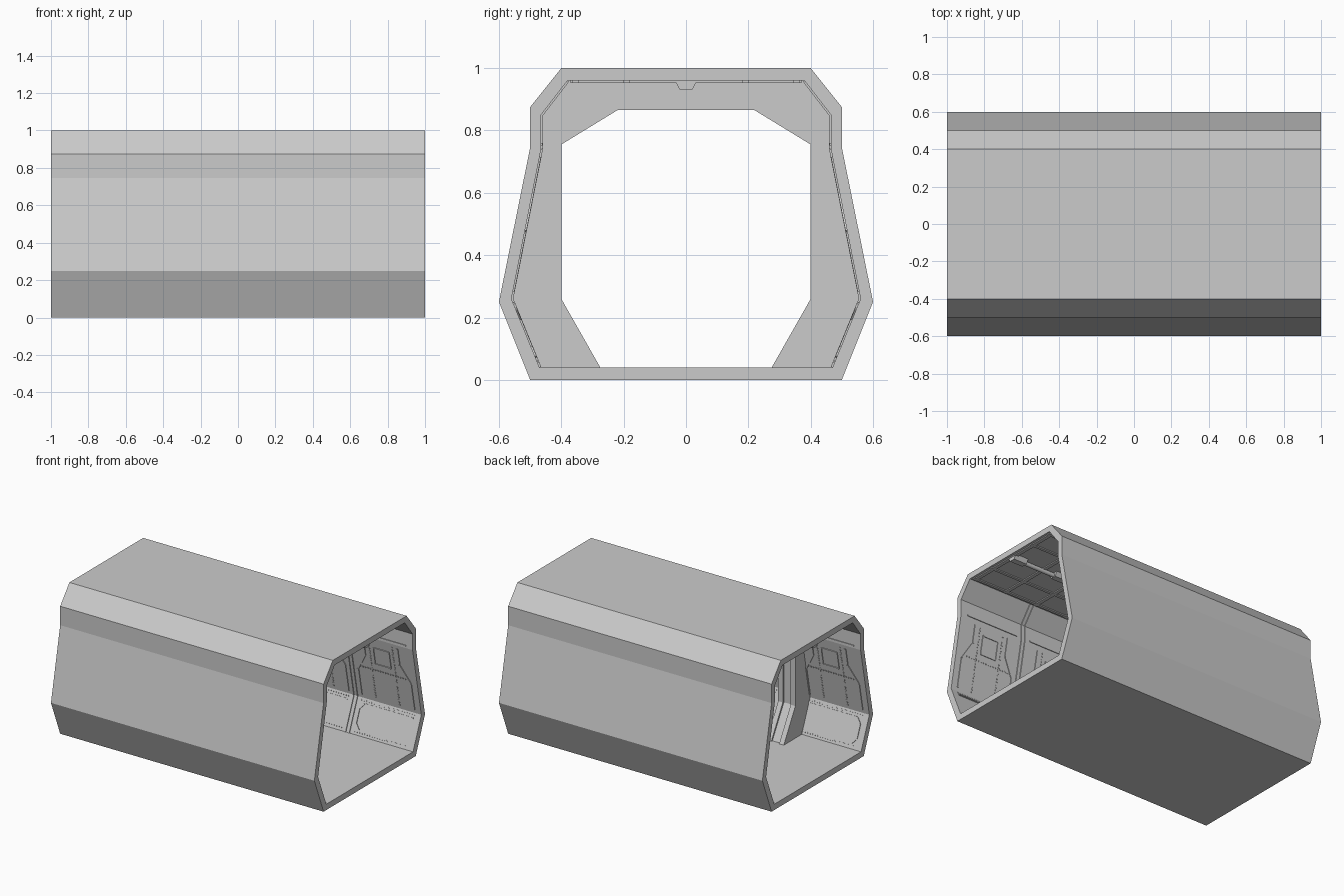
import bpy, bmesh, math
from mathutils import Vector, Matrix

if "Cube" in bpy.data.objects:
    bpy.data.objects.remove(bpy.data.objects["Cube"])

grey = bpy.data.materials.new("hull grey")
grey.diffuse_color = (0.6, 0.6, 0.6, 1)
grey.use_nodes = True
grey.node_tree.nodes["Principled BSDF"].inputs["Base Color"].default_value = grey.diffuse_color

# Half cross-sections as (y, z), floor to ceiling
OUTER = [(.5, 0), (.6, .25), (.5, .745), (.5, .875), (.4, 1)]
INNER = [(.47, .04), (.56, .26), (.465, .74), (.465, .85), (.38, .96)]
HOLE = [(.275, .04), (.4, .26), (.4, .755), (.31, .81), (.22, .865)]
GROOVE = [(.287, .04), (.412, .257), (.412, .762), (.315, .822), (.224, .877)]


def full(half):
    return half + [(-y, z) for y, z in reversed(half)]


def finish(bm, name):
    bmesh.ops.recalc_face_normals(bm, faces=bm.faces)
    me = bpy.data.meshes.new(name)
    bm.to_mesh(me)
    bm.free()
    me.materials.append(grey)
    ob = bpy.data.objects.new(name, me)
    bpy.context.collection.objects.link(ob)
    return ob


def ring(bm, outer, inner, x0, x1, closed=True):
    """Extrude the band between two matching sections along x."""
    loops = [[bm.verts.new((x, y, z)) for y, z in full(s)]
             for s in (outer, inner) for x in (x0, x1)]
    o0, o1, i0, i1 = loops
    n = len(o0)
    for k in range(n if closed else n - 1):
        j = (k + 1) % n
        for a, b in ((o0, o1), (o1, i1), (i1, i0), (i0, o0)):
            bm.faces.new((a[k], a[j], b[j], b[k]))


def box(bm, centre, ax, ay, az):
    """Box from a centre and three full-length axis vectors."""
    m = Matrix((ax, ay, az)).transposed().to_4x4()
    bmesh.ops.create_cube(bm, size=1, matrix=Matrix.Translation(centre) @ m)


def strip(bm, seg, p, q, w=.012, h=.005):
    """Raised strip on both walls; p and q are (x, fraction up the wall facet)."""
    a, b = INNER[seg], INNER[seg + 1]
    for s in (1, -1):
        def at(x, t):
            return Vector((x, s * (a[0] + (b[0] - a[0]) * t), a[1] + (b[1] - a[1]) * t))
        up = (at(0, 1) - at(0, 0)).normalized()
        n = Vector((1, 0, 0)).cross(up) * s
        if n.y * s > 0:
            n = -n
        start, end = at(*p), at(*q)
        d = end - start
        box(bm, (start + end) / 2 + n * h * .3, d, d.normalized().cross(n) * w, n * h * 1.4)


def path(bm, seg, pts, **kw):
    for p, q in zip(pts, pts[1:]):
        strip(bm, seg, p, q, **kw)


def bolts(bm, seg, p, q, count):
    for i in range(count):
        t = i / (count - 1)
        x, v = p[0] + (q[0] - p[0]) * t, p[1] + (q[1] - p[1]) * t
        strip(bm, seg, (x - .004, v), (x + .004, v), w=.008, h=.003)


# Hollow corridor shell
bm = bmesh.new()
ring(bm, OUTER, INNER, -1, 1)
finish(bm, "corridor_shell")

# Bulkhead frame with a groove around its opening
bm = bmesh.new()
for hole, x0, x1 in ((HOLE, -.55, -.515), (GROOVE, -.515, -.455), (HOLE, -.455, -.42)):
    ring(bm, INNER, hole, x0, x1, closed=False)
finish(bm, "bulkhead_frame")

# Wall ribs at the section joints
bm = bmesh.new()
for x in (0, .5):
    for seg in range(4):
        for dx in (-.014, .014):
            strip(bm, seg, (x + dx, 0), (x + dx, 1), w=.01, h=.006)
finish(bm, "joint_ribs")

# Raised trim and bolt rows in each wall section
trim, rivets = bmesh.new(), bmesh.new()
for x in (-1, -.5, 0, .5):
    l, r = x + .05, x + .45
    path(trim, 0, [(r, .85), (l + .03, .85), (l, .7), (l, .3), (l + .03, .15)], w=.008)
    path(trim, 1, [(l, .05), (l, .45), (l + .07, .7), (l + .07, .95)])
    path(trim, 1, [(r, .05), (r, .45), (r - .07, .7), (r - .07, .95)])
    path(trim, 1, [(x + .19, .6), (x + .31, .6), (x + .31, .85), (x + .19, .85), (x + .19, .6)], w=.008)
    path(trim, 2, [(l, .15), (r, .15)], w=.008)
    for bx in (x + .16, x + .34):
        bolts(rivets, 1, (bx, .06), (bx, .94), 24)
    bolts(rivets, 1, (l + .02, .5), (r - .02, .5), 20)
    for v in (.08, .93):
        bolts(rivets, 0, (l, v), (r, v), 22)
finish(trim, "wall_panel_trim")
finish(rivets, "wall_bolts")

# Ceiling grid of rails and crossbars
bm = bmesh.new()
for y in (-.355, -.19, .19, .355):
    box(bm, (0, y, .957), Vector((1.98, 0, 0)), Vector((0, .02, 0)), Vector((0, 0, .008)))
for i in range(9):
    x = -.97 + i * .2425
    box(bm, (x, 0, .957), Vector((.025, 0, 0)), Vector((0, .74, 0)), Vector((0, 0, .008)))
finish(bm, "ceiling_grid")

# Ceiling pipe
bm = bmesh.new()
bmesh.ops.create_cone(bm, cap_ends=True, segments=16, radius1=.014, radius2=.014, depth=1.96,
                      matrix=Matrix.Translation((0, 0, .947)) @ Matrix.Rotation(math.pi / 2, 4, 'Y'))
for f in bm.faces:
    f.smooth = len(f.verts) == 4
finish(bm, "ceiling_pipe")

# Pipe brackets
bm = bmesh.new()
sect = [(-.037, .962), (-.02, .931), (.02, .931), (.037, .962)]
for x in (-.93, -.6, -.2, .2, .6, .93):
    a, b = ([bm.verts.new((x + d, y, z)) for y, z in sect] for d in (-.05, .05))
    bm.faces.new(a)
    bm.faces.new(b)
    for k in range(4):
        j = (k + 1) % 4
        bm.faces.new((a[k], a[j], b[j], b[k]))
finish(bm, "pipe_brackets")
